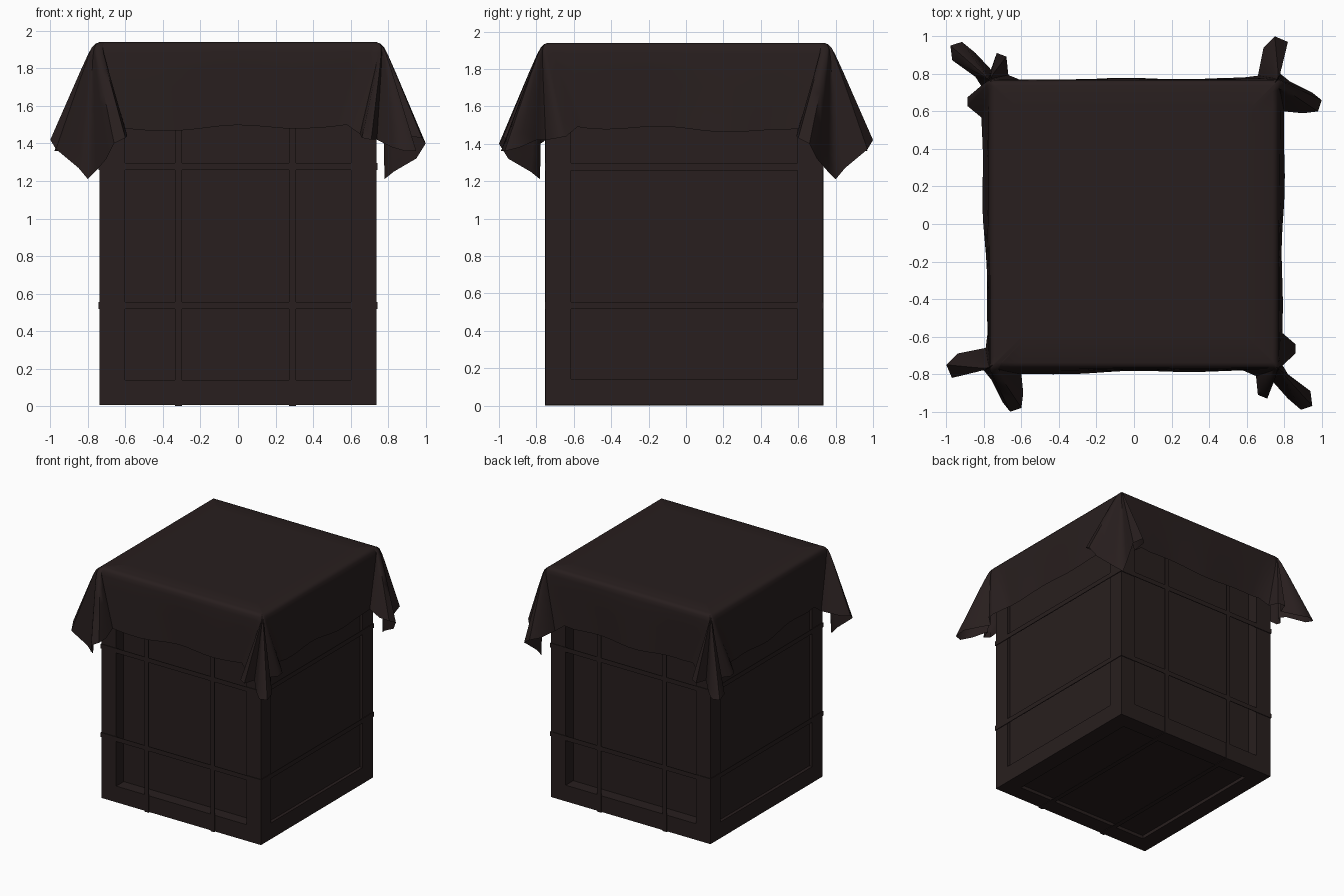
import bpy, bmesh, math
from mathutils import Vector

if "Cube" in bpy.data.objects:
    bpy.data.objects.remove(bpy.data.objects["Cube"])

mat = bpy.data.materials.new("dark_brown")
mat.diffuse_color = (0.021, 0.0132, 0.013, 1)
mat.use_nodes = True
mat.node_tree.nodes["Principled BSDF"].inputs["Base Color"].default_value = mat.diffuse_color


def finish(bm, name, angle=None):
    bmesh.ops.recalc_face_normals(bm, faces=bm.faces[:])
    me = bpy.data.meshes.new(name)
    bm.to_mesh(me)
    bm.free()
    me.materials.append(mat)
    ob = bpy.data.objects.new(name, me)
    bpy.context.collection.objects.link(ob)
    if angle:
        bpy.context.view_layer.objects.active = ob
        ob.select_set(True)
        bpy.ops.object.shade_smooth_by_angle(angle=math.radians(angle))
        ob.select_set(False)


def add_box(bm, lo, hi):
    vs = bmesh.ops.create_cube(bm, size=1)["verts"]
    for v in vs:
        v.co = Vector([(a + b) / 2 + c * (b - a) for a, b, c in zip(lo, hi, v.co)])


# Crate body: box with a recessed panel on every face
LO, HI = Vector((-0.738, -0.750, 0.006)), Vector((0.738, 0.730, 1.920))
bm = bmesh.new()
add_box(bm, LO, HI)
bm.normal_update()
for f in bm.faces[:]:
    n = f.normal.copy()
    bmesh.ops.inset_region(bm, faces=[f], thickness=0.135, use_even_offset=True)
    new = bmesh.ops.extrude_discrete_faces(bm, faces=[f])["faces"][0]
    depth = 0.10 if abs(n.y) > 0.5 else 0.027
    for v in new.verts:
        v.co -= n * depth
finish(bm, "crate")


# Straps: closed loops of thin plates around the crate
def strap(name, axis, c, half=0.019, th=0.005):
    bm = bmesh.new()
    ring = [1, 2] if axis == 0 else [0, 1]
    for k in ring:
        for side in (0, 1):
            lo, hi = LO.copy(), HI.copy()
            for r in ring:
                lo[r] -= th
                hi[r] += th
            lo[axis], hi[axis] = c - half, c + half
            if side:
                lo[k] = HI[k]
            else:
                hi[k] = LO[k]
            add_box(bm, lo, hi)
    finish(bm, name)


for i, z in enumerate((0.536, 1.277)):
    strap(f"horizontal_strap_{i + 1}", 2, z)
for i, x in enumerate((-0.317, 0.291)):
    strap(f"vertical_strap_{i + 1}", 0, x)

# Cloth hem: corner with two folds (front left) and corner with one main fold (front right)
two_folds = [(-.78, -.58, 1.50), (-.79, -.66, 1.44), (-.94, -.69, 1.43), (-1.0, -.75, 1.42),
             (-.97, -.82, 1.37), (-.85, -.785, 1.27), (-.80, -.78, 1.21), (-.76, -.83, 1.25),
             (-.70, -.95, 1.32), (-.66, -1.0, 1.40), (-.60, -.98, 1.43), (-.59, -.90, 1.44),
             (-.60, -.80, 1.48)]
main_fold = [(.58, -.78, 1.50), (.65, -.81, 1.45), (.66, -.91, 1.43), (.71, -.93, 1.42),
             (.74, -.84, 1.42), (.82, -.93, 1.38), (.89, -.99, 1.36), (.95, -.97, 1.36),
             (.94, -.89, 1.38), (.82, -.80, 1.42), (.79, -.75, 1.42), (.86, -.69, 1.43),
             (.86, -.64, 1.44), (.79, -.58, 1.49)]
corners = [two_folds, main_fold,
           [(-y, -x, z) for x, y, z in reversed(two_folds)],
           [(-x * 1.03, -y * 0.98, z) for x, y, z in main_fold]]

# Join the corners with gently waving straight hems
hem = []
for i, cor in enumerate(corners):
    hem += [Vector(p) for p in cor]
    a, b = Vector(cor[-1]), Vector(corners[(i + 1) % 4][0])
    out = Vector(((0, -1, 0), (1, 0, 0), (0, 1, 0), (-1, 0, 0))[i])
    for k in range(1, 14):
        u = k / 14
        w = math.sin(math.pi * u) * math.sin(math.pi * 3 * u + i * 1.3)
        p = a.lerp(b, u) + out * (0.008 * w)
        p.z -= 0.008 + 0.016 * w
        hem.append(p)

# Cloth sheet: flat top, rounded edge, folds gathered at the corners and growing to the hem
TOP = 1.94


def spread(c):
    a = abs(c)
    a = a * 0.70 / 0.58 if a < 0.58 else 0.70 + (a - 0.58) * 0.5
    return math.copysign(min(a, 0.742), c)


bm = bmesh.new()
rings = []
for t, r in ((0, .60), (0, .738), (.015, .755), (.05, .766), (.12, .77), (.3, .772), (.5, .772),
             (.7, .772), (.85, .772), (1, .772)):
    k = r / .742
    rings.append([bm.verts.new(Vector((spread(h.x) * k, spread(h.y) * k, TOP)).lerp(h, t))
                  for h in hem])
n = len(hem)
bm.faces.new(rings[0])
for a, b in zip(rings, rings[1:]):
    for i in range(n):
        j = (i + 1) % n
        bm.faces.new((a[i], b[i], b[j], a[j]))
bmesh.ops.remove_doubles(bm, verts=bm.verts[:], dist=0.0008)
finish(bm, "draped_cloth", 60)
